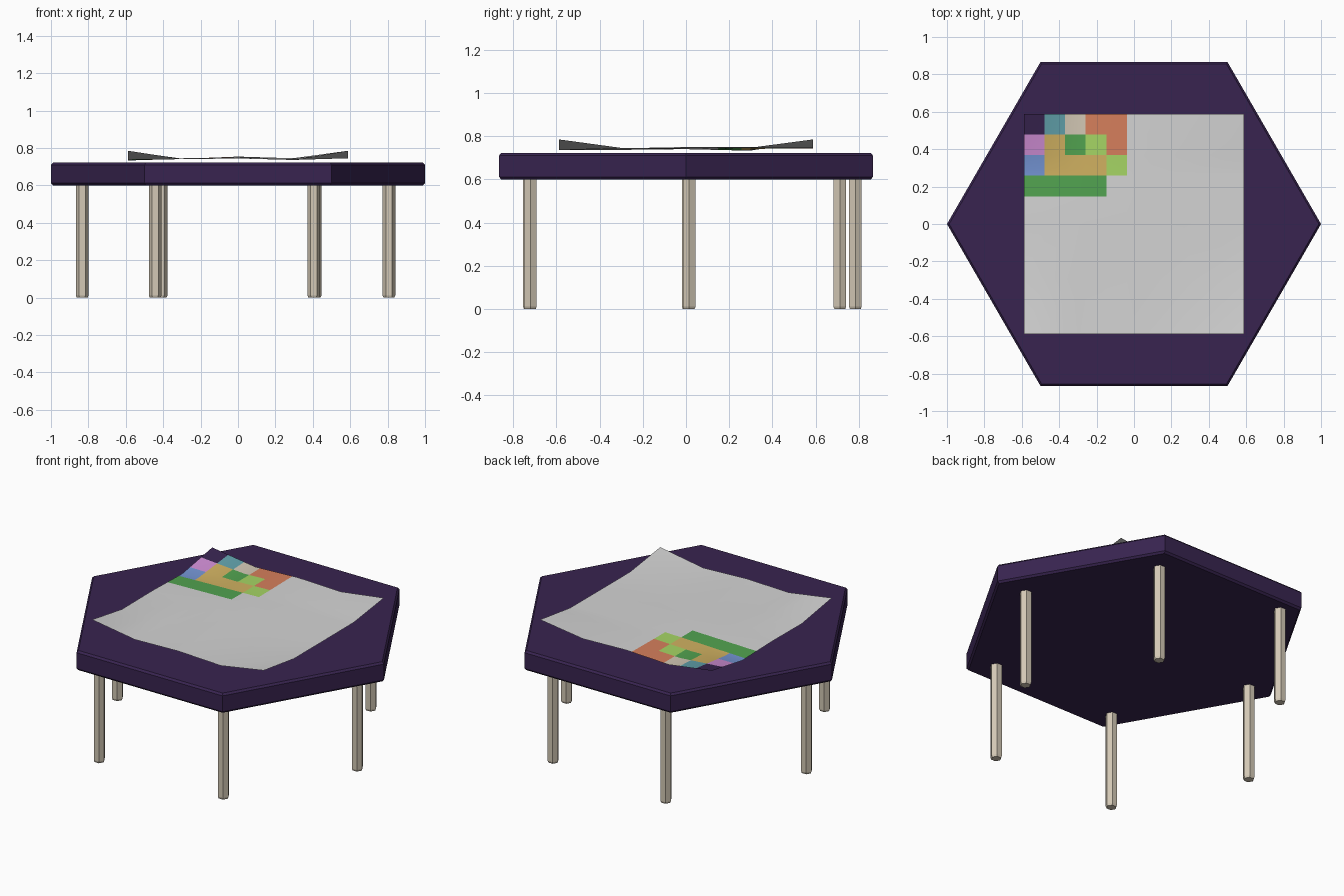
import bpy, bmesh, math

if "Cube" in bpy.data.objects:
    bpy.data.objects.remove(bpy.data.objects["Cube"])


def srgb(r, g, b):
    return tuple(((c / 255 + 0.055) / 1.055) ** 2.4 if c > 10 else c / 3295 for c in (r, g, b)) + (1,)


def material(name, rgb):
    m = bpy.data.materials.new(name)
    m.diffuse_color = srgb(*rgb)
    m.use_nodes = True
    m.node_tree.nodes["Principled BSDF"].inputs["Base Color"].default_value = m.diffuse_color
    return m


COLOURS = {
    "dark purple": (56, 36, 80), "teal": (98, 162, 172), "beige": (212, 201, 182),
    "orange": (214, 127, 92), "pink": (207, 141, 212), "gold": (208, 177, 97),
    "green": (82, 163, 80), "lime": (166, 213, 100), "blue": (116, 148, 211),
    "light grey": (212, 212, 212),
}
MATS = {n: material(n, c) for n, c in COLOURS.items()}
NAMES = list(COLOURS)


def make_object(name, bm, mats):
    bmesh.ops.recalc_face_normals(bm, faces=bm.faces)
    me = bpy.data.meshes.new(name)
    bm.to_mesh(me)
    bm.free()
    for n in mats:
        me.materials.append(MATS[n])
    ob = bpy.data.objects.new(name, me)
    bpy.context.collection.objects.link(ob)
    return ob


def hex_stack(name, x, y, rings, mat):
    """Hexagonal solid lofted through (radius, z) rings, corners on the x axis."""
    bm = bmesh.new()
    loops = [[bm.verts.new((x + r * math.cos(i * math.pi / 3),
                            y + r * math.sin(i * math.pi / 3), z)) for i in range(6)]
             for r, z in rings]
    for a, b in zip(loops, loops[1:]):
        for i in range(6):
            j = (i + 1) % 6
            bm.faces.new((a[i], a[j], b[j], b[i]))
    bm.faces.new(loops[0][::-1])
    bm.faces.new(loops[-1])
    return make_object(name, bm, [mat])


# Table top with a slightly bevelled rim
hex_stack("table_top", 0, 0,
          [(0.988, 0.60), (1.0, 0.612), (1.0, 0.71), (0.988, 0.722)], "dark purple")

# Six slightly uneven legs
LEGS = {
    "right_leg": (0.807, 0.015), "back_right_leg": (0.412, 0.712),
    "back_left_leg": (-0.411, 0.784), "left_leg": (-0.833, 0.010),
    "front_left_leg": (-0.443, -0.725), "front_right_leg": (0.405, -0.721),
}
for name, (x, y) in LEGS.items():
    hex_stack(name, x, y, [(0.029, 0.0), (0.034, 0.012), (0.034, 0.605)], "beige")

# Sheet heights on a coarse 5 x 5 grid, front row first
HEIGHTS = [
    [0.785, 0.740, 0.748, 0.736, 0.785],
    [0.738, 0.740, 0.744, 0.736, 0.745],
    [0.740, 0.745, 0.750, 0.745, 0.745],
    [0.733, 0.742, 0.750, 0.745, 0.746],
    [0.783, 0.742, 0.754, 0.745, 0.785],
]
HALF, CELL = 0.588, 0.11


def height(x, y):
    u, v = ((c + HALF) / (2 * HALF) * 4 for c in (x, y))
    i, j = min(int(u), 3), min(int(v), 3)
    u, v = u - i, v - j
    low = HEIGHTS[j][i] * (1 - u) + HEIGHTS[j][i + 1] * u
    high = HEIGHTS[j + 1][i] * (1 - u) + HEIGHTS[j + 1][i + 1] * u
    return low * (1 - v) + high * v


# Patchwork squares in the back left corner, back row first
PATCHES = [
    ["dark purple", "teal", "beige", "orange", "orange"],
    ["pink", "gold", "green", "lime", "orange"],
    ["blue", "gold", "gold", "gold", "lime"],
    ["green"] * 4,
]

# Sheet: cut along both the coarse folds and the patch borders
folds = [-HALF + k * HALF / 2 for k in range(5)]
xs = sorted(folds + [-HALF + k * CELL for k in range(1, 6)])
ys = sorted(folds + [HALF - k * CELL for k in range(1, 5)])
bm = bmesh.new()
grid = [[bm.verts.new((x, y, height(x, y))) for x in xs] for y in ys]
for j in range(len(ys) - 1):
    for i in range(len(xs) - 1):
        f = bm.faces.new((grid[j][i], grid[j][i + 1], grid[j + 1][i + 1], grid[j + 1][i]))
        c = f.calc_center_median()
        col, row = int((c.x + HALF) / CELL), int((HALF - c.y) / CELL)
        patch = "light grey"
        if row < len(PATCHES) and col < len(PATCHES[row]):
            patch = PATCHES[row][col]
        f.material_index = NAMES.index(patch)
        f.smooth = True
if sum(f.normal.z for f in bm.faces) < 0:
    bmesh.ops.reverse_faces(bm, faces=bm.faces)
sheet = make_object("patchwork_sheet", bm, NAMES)
# keep the sheet facing up
if sheet.data.polygons[0].normal.z < 0:
    sheet.data.flip_normals()
